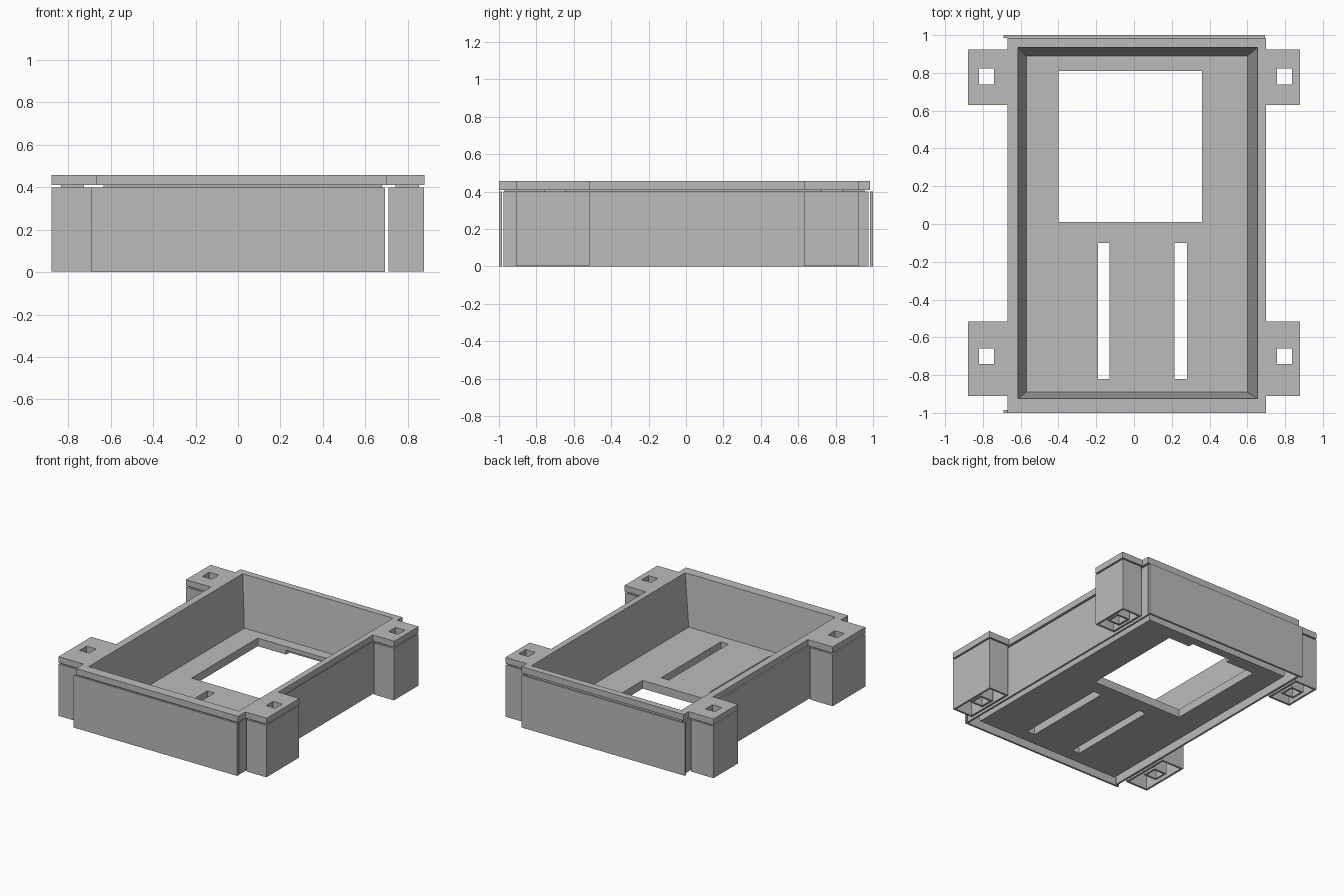
import bpy, bmesh

cube = bpy.data.objects.get("Cube")
if cube:
    bpy.data.objects.remove(cube, do_unlink=True)

GREY = (0.5, 0.5, 0.5, 1.0)
grey = bpy.data.materials.new("plain grey")
grey.use_nodes = True
grey.diffuse_color = GREY
grey.node_tree.nodes["Principled BSDF"].inputs["Base Color"].default_value = GREY


def add_object(name, bm):
    bmesh.ops.recalc_face_normals(bm, faces=bm.faces)
    mesh = bpy.data.meshes.new(name)
    bm.to_mesh(mesh)
    bm.free()
    mesh.materials.append(grey)
    obj = bpy.data.objects.new(name, mesh)
    bpy.context.collection.objects.link(obj)
    return obj


def frustum(name, low, high, z0, z1):
    """Block between two rectangles, each given as x0, x1, y0, y1."""
    bm = bmesh.new()
    bmesh.ops.create_cube(bm, size=2)
    for v in bm.verts:
        r = high if v.co.z > 0 else low
        v.co = (r[v.co.x > 0], r[2 + (v.co.y > 0)], z1 if v.co.z > 0 else z0)
    return add_object(name, bm)


def box(name, rect, z0, z1):
    return frustum(name, rect, rect, z0, z1)


def cut(obj, cutters):
    """Subtract the cutters, bake the result and remove the helpers."""
    for c in cutters:
        c.hide_render = True
        mod = obj.modifiers.new("cut", 'BOOLEAN')
        mod.operation = 'DIFFERENCE'
        mod.solver = 'EXACT'
        mod.object = c
    deps = bpy.context.evaluated_depsgraph_get()
    baked = bpy.data.meshes.new_from_object(obj.evaluated_get(deps))
    obj.modifiers.clear()
    obj.data = baked
    for c in cutters:
        bpy.data.objects.remove(c, do_unlink=True)


def grow(r, d):
    return (r[0] - d, r[1] + d, r[2] - d, r[3] + d)


RIM_LOW, RIM_TOP = 0.41, 0.457
SKIRT_TOP, FLOOR = 0.40, 0.07
FLOOR_RECT = (-0.57, 0.60, -0.89, 0.89)
MOUTH_RECT = (-0.615, 0.655, -0.925, 0.935)


def cavity():
    return frustum("cavity_cutter", FLOOR_RECT, MOUTH_RECT, FLOOR, RIM_TOP + 0.002)


# Corner posts: name, leg rectangle, screw hole rectangle
posts = []
for end, y0, y1, hy in (("front", -0.91, -0.515, -0.70), ("back", 0.63, 0.925, 0.78)):
    for side, x0, x1, hx in (("right", -0.88, -0.69, -0.78), ("left", 0.71, 0.877, 0.797)):
        posts.append((f"{end}_{side}", (x0, x1, y0, y1),
                      (hx - 0.04, hx + 0.04, hy - 0.042, hy + 0.042)))

# Sloped tray with display window and two long slots
tray = frustum("tray", (-0.595, 0.625, -0.92, 0.915), (-0.635, 0.68, -0.97, 0.955),
               0.008, RIM_LOW)
openings = [(-0.40, 0.36, 0.01, 0.81), (-0.19, -0.13, -0.82, -0.10), (0.215, 0.28, -0.82, -0.10)]
notch = box("notch_cutter", (-0.16, 0.18, 0.80, 0.85), -0.1, 0.04)
cut(tray, [cavity(), notch] + [box("opening_cutter", r, -0.1, 0.2) for r in openings])

# Flat rim with four mounting tabs, drawn as one outline
right_side = [(-0.67, -1.0)]
left_side = [(0.70, -1.0)]
for y0, y1 in ((-0.91, -0.515), (0.63, 0.925)):
    right_side += [(-0.67, y0), (-0.88, y0), (-0.88, y1), (-0.67, y1)]
    left_side += [(0.70, y0), (0.88, y0), (0.88, y1), (0.70, y1)]
right_side.append((-0.67, 0.985))
left_side.append((0.70, 0.985))
bm = bmesh.new()
face = bm.faces.new([bm.verts.new((x, y, RIM_LOW)) for x, y in left_side + right_side[::-1]])
ext = bmesh.ops.extrude_face_region(bm, geom=[face], use_keep_orig=True)
for v in ext["geom"]:
    if isinstance(v, bmesh.types.BMVert):
        v.co.z = RIM_TOP
rim = add_object("rim", bm)
cut(rim, [cavity()] + [box("hole_cutter", hole, 0.3, 0.6) for _, _, hole in posts])

# Thin skirt panels round the tray
box("front_panel", (-0.69, 0.693, -1.0, -0.985), 0, SKIRT_TOP)
box("back_panel", (-0.69, 0.693, 0.985, 1.0), 0, SKIRT_TOP)
box("right_panel", (-0.67, -0.655, -0.975, 0.975), 0, SKIRT_TOP)
box("left_panel", (0.678, 0.693, -0.975, 0.975), 0, SKIRT_TOP)

# Hollow legs, each with a square screw tube inside
for name, rect, hole in posts:
    leg = box(name + "_leg", rect, 0.004, SKIRT_TOP)
    cut(leg, [box("leg_cutter", grow(rect, -0.015), -0.1, 0.6)])
    tube = box(name + "_tube", grow(hole, 0.015), 0.004, RIM_LOW)
    cut(tube, [box("tube_cutter", hole, -0.1, 0.6)])
